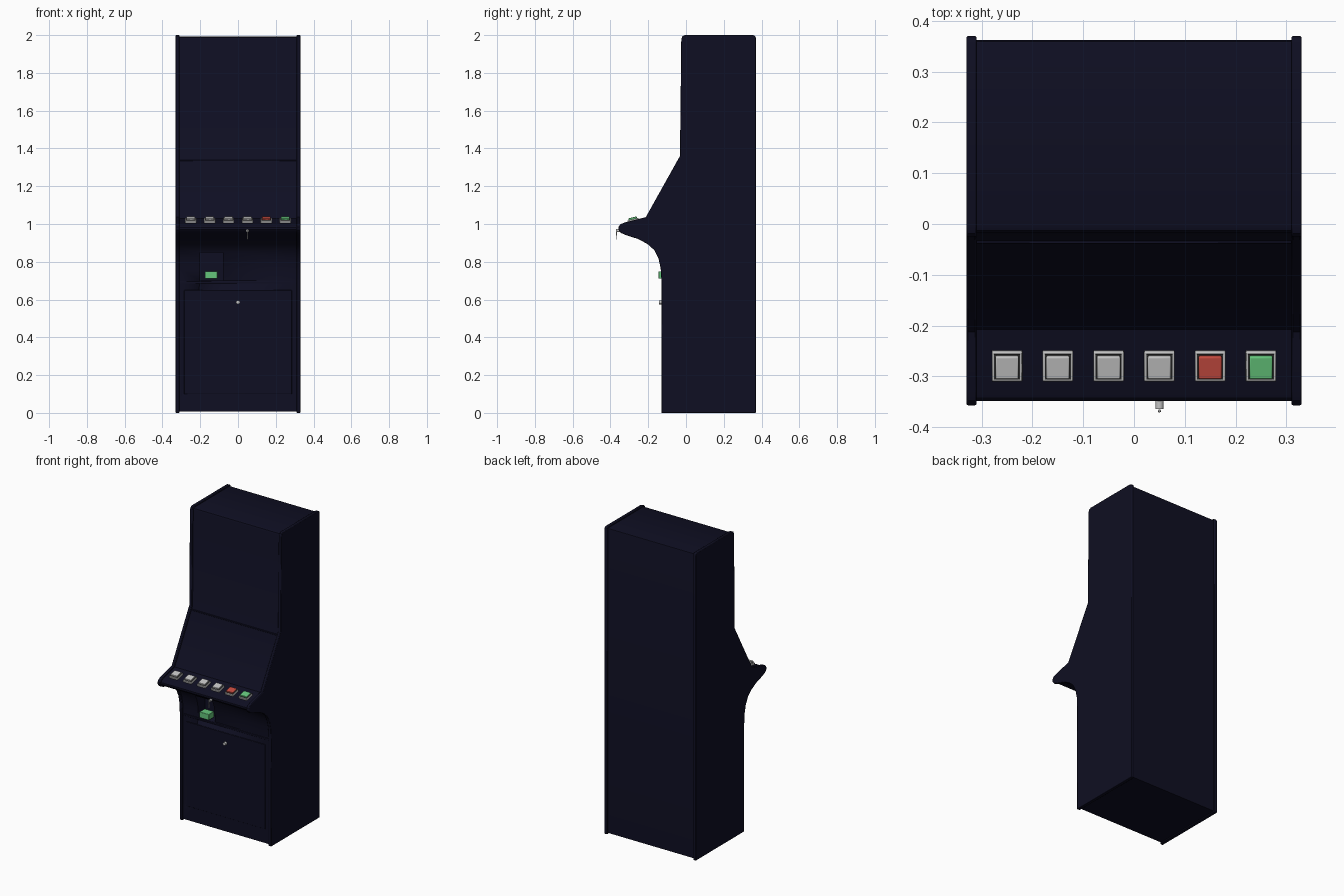
import bpy, bmesh, math
from mathutils import Vector, Matrix

if "Cube" in bpy.data.objects:
    bpy.data.objects.remove(bpy.data.objects["Cube"])


def material(name, rgb):
    m = bpy.data.materials.new(name)
    m.diffuse_color = (*rgb, 1)
    m.use_nodes = True
    m.node_tree.nodes["Principled BSDF"].inputs["Base Color"].default_value = m.diffuse_color
    return m


NAVY = material("navy", (0.0045, 0.0045, 0.016))
GREY = material("light grey", (0.55, 0.55, 0.55))
DARK = material("dark gap", (0.03, 0.03, 0.03))
RED = material("red", (0.56, 0.07, 0.05))
GREEN = material("green", (0.13, 0.56, 0.20))


def finish(name, bm, mat, bevel=0.0):
    bmesh.ops.recalc_face_normals(bm, faces=bm.faces)
    mesh = bpy.data.meshes.new(name)
    bm.to_mesh(mesh)
    bm.free()
    mesh.materials.append(mat)
    ob = bpy.data.objects.new(name, mesh)
    bpy.context.collection.objects.link(ob)
    bpy.ops.object.select_all(action='DESELECT')
    ob.select_set(True)
    bpy.context.view_layer.objects.active = ob
    if bevel:
        mod = ob.modifiers.new("bevel", 'BEVEL')
        mod.width = bevel
        mod.segments = 2
        mod.limit_method = 'ANGLE'
        mod.angle_limit = math.radians(50)
    bpy.ops.object.shade_smooth_by_angle(angle=math.radians(32))
    return ob


def extrude_profile(name, pts, x0, x1, mat, bevel=0.0):
    bm = bmesh.new()
    face = bm.faces.new([bm.verts.new((x0, y, z)) for y, z in pts])
    new = bmesh.ops.extrude_face_region(bm, geom=[face])['geom']
    verts = [v for v in new if isinstance(v, bmesh.types.BMVert)]
    bmesh.ops.translate(bm, verts=verts, vec=(x1 - x0, 0, 0))
    return finish(name, bm, mat, bevel)


def box(name, centre, size, mat, bevel=0.0, tilt=0.0):
    bm = bmesh.new()
    bmesh.ops.create_cube(bm, size=1)
    bmesh.ops.scale(bm, vec=size, verts=bm.verts)
    ob = finish(name, bm, mat, bevel)
    ob.matrix_world = Matrix.Translation(centre) @ Matrix.Rotation(tilt, 4, 'X')
    return ob


def knob(name, x, y0, y1, z, radius, mat):
    bm = bmesh.new()
    bmesh.ops.create_cone(bm, cap_ends=True, segments=20, radius1=radius,
                          radius2=radius, depth=y1 - y0)
    bmesh.ops.rotate(bm, verts=bm.verts, matrix=Matrix.Rotation(math.pi / 2, 3, 'X'))
    bmesh.ops.translate(bm, verts=bm.verts, vec=(x, (y0 + y1) / 2, z))
    return finish(name, bm, mat)


def inset(pts, d):
    """Offset a counter-clockwise outline inward with mitred corners."""
    out = []
    for i, p in enumerate(pts):
        a, b, c = Vector(pts[i - 1]), Vector(p), Vector(pts[(i + 1) % len(pts)])
        e, f = (b - a).normalized(), (c - b).normalized()
        n, m = Vector((-e.y, e.x)), Vector((-f.y, f.x))
        q = b + (n + m) * (d / (1 + n.dot(m)))
        out.append((q.x, q.y))
    return out


# Cabinet outline seen from the side (y, z)
outline = [(0.37, 0), (0.37, 1.985), (0.366, 1.996), (0.355, 2.0),
           (-0.005, 2.0), (-0.019, 1.994), (-0.025, 1.978),
           (-0.032, 1.36), (-0.213, 1.036),
           (-0.325, 1.008), (-0.347, 0.999), (-0.357, 0.985), (-0.357, 0.969),
           (-0.345, 0.953), (-0.32, 0.942), (-0.255, 0.921), (-0.205, 0.895),
           (-0.168, 0.862), (-0.145, 0.815), (-0.134, 0.765), (-0.13, 0.70),
           (-0.13, 0)]

# Side panels
for name, x in (("left_side_panel", -0.33), ("right_side_panel", 0.31)):
    extrude_profile(name, outline, x, x + 0.02, NAVY, 0.003)

# Cabinet body between the panels, with the coin return niche cut out
body = extrude_profile("cabinet_body", inset(outline, 0.008), -0.311, 0.311, NAVY)
cutter = box("niche_cutter", (-0.14, -0.12, 0.775), (0.12, 0.13, 0.15), NAVY)
cut = body.modifiers.new("niche", 'BOOLEAN')
cut.operation = 'DIFFERENCE'
cut.solver = 'EXACT'
cut.object = cutter
bpy.context.view_layer.objects.active = body
bpy.ops.object.modifier_apply(modifier="niche")
bpy.data.objects.remove(cutter)

# Front door, the rail above it, and the strip under the upper screen
box("front_door", (0, -0.121, 0.375), (0.57, 0.01, 0.55), NAVY, 0.002)
box("door_rail", (0, -0.122, 0.69), (0.62, 0.008, 0.012), NAVY, 0.002)
box("screen_strip", (0, -0.033, 1.337), (0.62, 0.012, 0.008), NAVY, 0.002)

# Coin return flap and door lock
box("coin_return_flap", (-0.1425, -0.118, 0.73), (0.067, 0.054, 0.038), GREEN, 0.002)
knob("door_lock", 0, -0.143, -0.115, 0.585, 0.010, GREY)

# Row of square buttons on the tilted control deck
tilt = math.atan2(0.028, 0.112)
up = Vector((0, -math.sin(tilt), math.cos(tilt)))
for i in range(6):
    x = -0.25 + 0.1 * i
    base = Vector((x, -0.278, 1.0115))
    cap = RED if i == 4 else GREEN if i == 5 else GREY
    box(f"button_base_{i + 1}", base + up * 0.006, (0.06, 0.06, 0.014), GREY, 0.002, tilt)
    box(f"button_gap_{i + 1}", base + up * 0.0135, (0.051, 0.051, 0.002), DARK, 0, tilt)
    box(f"button_cap_{i + 1}", base + up * 0.017, (0.046, 0.046, 0.014), cap, 0.003, tilt)

# Key switch on the deck nose with a hanging key
knob("key_switch", 0.05, -0.364, -0.345, 0.965, 0.008, GREY)
box("key_blade", (0.05, -0.368, 0.956), (0.004, 0.006, 0.034), GREY, 0.001)
box("hanging_key", (0.05, -0.369, 0.931), (0.006, 0.003, 0.024), GREY, 0.001)
